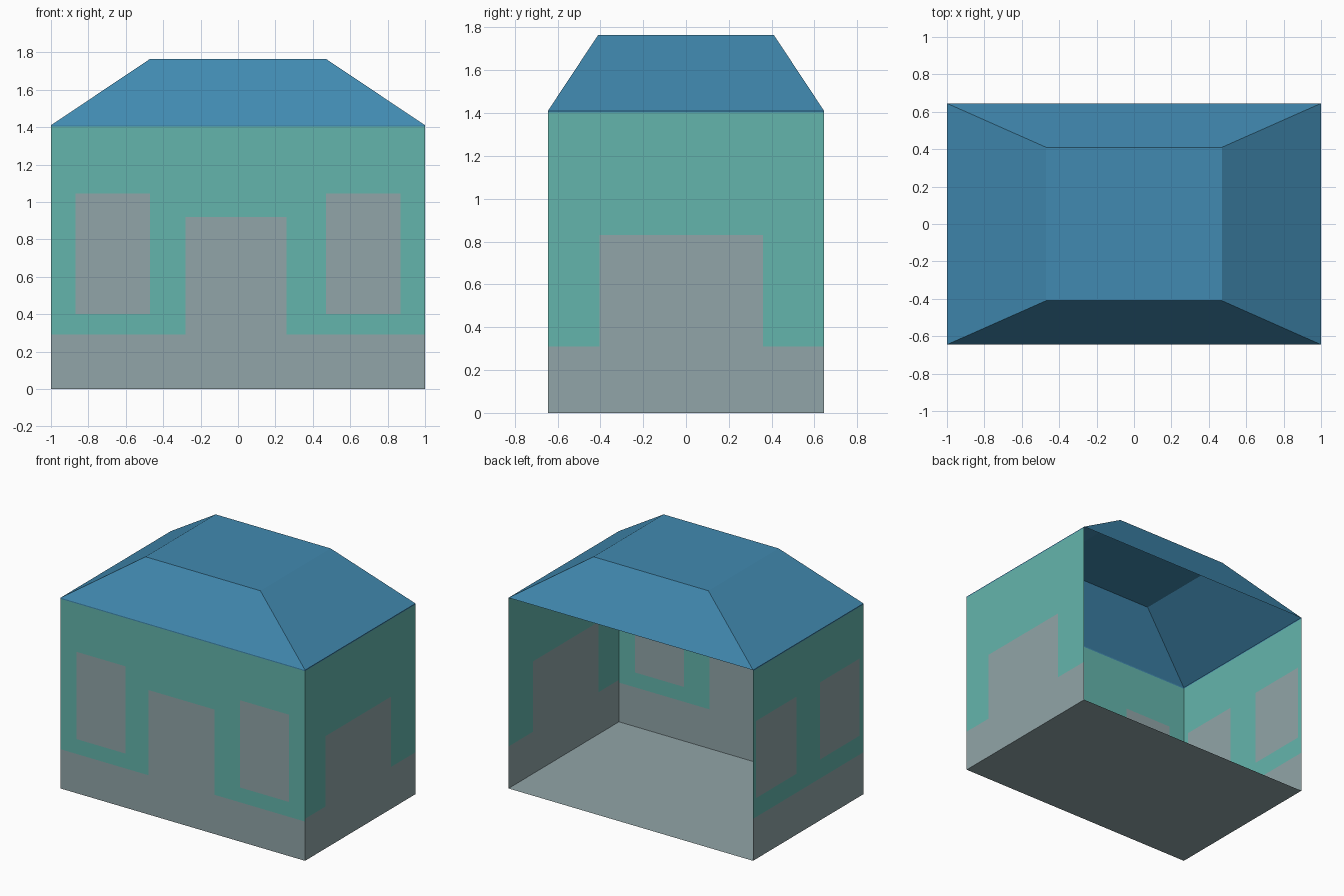
import bpy, bmesh
from mathutils import Vector

if "Cube" in bpy.data.objects:
    bpy.data.objects.remove(bpy.data.objects["Cube"])

HX, HY = 1.0, 0.645              # half width and half depth
EAVE, STRIP, TOP = 1.41, 1.402, 1.765
TX, TY = 0.47, 0.41              # half size of the flat roof top


def material(name, rgb):
    m = bpy.data.materials.new(name)
    m.diffuse_color = (*rgb, 1)
    m.use_nodes = True
    m.node_tree.nodes["Principled BSDF"].inputs["Base Color"].default_value = m.diffuse_color
    return m


GREY = material("stone grey", (0.283, 0.376, 0.392))
TEAL = material("wall teal", (0.127, 0.462, 0.413))
BLUE = material("roof blue", (0.053, 0.254, 0.440))


def finish(bm, name, mats):
    me = bpy.data.meshes.new(name)
    bm.to_mesh(me)
    bm.free()
    for m in mats:
        me.materials.append(m)
    ob = bpy.data.objects.new(name, me)
    bpy.context.collection.objects.link(ob)
    return ob


def wall(name, half, base, patches, place, outward):
    """Flat wall cut along the painted edges; patches are (u0, u1, z0, z1)."""
    bm = bmesh.new()
    bm.faces.new([bm.verts.new(place(u, z)) for u, z in
                  ((-half, 0), (half, 0), (half, EAVE), (-half, EAVE))])
    along = place(1, 0) - place(0, 0)
    cuts = [(place(u, 0), along) for p in patches for u in p[:2]]
    cuts += [(place(0, z), Vector((0, 0, 1)))
             for z in {base, STRIP, *(z for p in patches for z in p[2:])} if z > 0]
    for co, no in cuts:
        bmesh.ops.bisect_plane(bm, geom=bm.verts[:] + bm.edges[:] + bm.faces[:],
                               plane_co=co, plane_no=no)
    for f in bm.faces:
        c = f.calc_center_median()
        u, z = (c - place(0, 0)).dot(along), c.z
        painted = z < base or any(a < u < b and lo < z < hi for a, b, lo, hi in patches)
        f.material_index = 0 if painted else 2 if z > STRIP else 1
        f.normal_update()
        if f.normal.dot(Vector(outward)) < 0:
            f.normal_flip()
    return finish(bm, name, (GREY, TEAL, BLUE))


# Three walls, the back stays open
wall("front_wall", HX, 0.29,
     [(-0.28, 0.26, 0, 0.92), (-0.87, -0.47, 0.40, 1.045), (0.47, 0.87, 0.40, 1.045)],
     lambda u, z: Vector((u, -HY, z)), (0, -1, 0))
wall("right_wall", HY, 0.31, [(-0.405, 0.36, 0, 0.83)],
     lambda u, z: Vector((HX, u, z)), (1, 0, 0))
wall("left_wall", HY, 0.31, [(-0.60, -0.135, 0.45, 1.02), (0.14, 0.61, 0.45, 1.02)],
     lambda u, z: Vector((-HX, u, z)), (-1, 0, 0))

# Floor
bm = bmesh.new()
bmesh.ops.create_grid(bm, x_segments=1, y_segments=1, size=1)
bmesh.ops.scale(bm, vec=(HX, HY, 1), verts=bm.verts)
bmesh.ops.reverse_faces(bm, faces=bm.faces)
finish(bm, "floor", (GREY,))

# Hollow roof: tapered box without a bottom
bm = bmesh.new()
bmesh.ops.create_cube(bm, size=2)
for v in bm.verts:
    upper = v.co.z > 0
    v.co = (v.co.x * (TX if upper else HX), v.co.y * (TY if upper else HY),
            TOP if upper else EAVE)
bm.normal_update()
bmesh.ops.delete(bm, geom=[f for f in bm.faces if f.normal.z < -0.9], context='FACES_ONLY')
finish(bm, "roof", (BLUE,))
